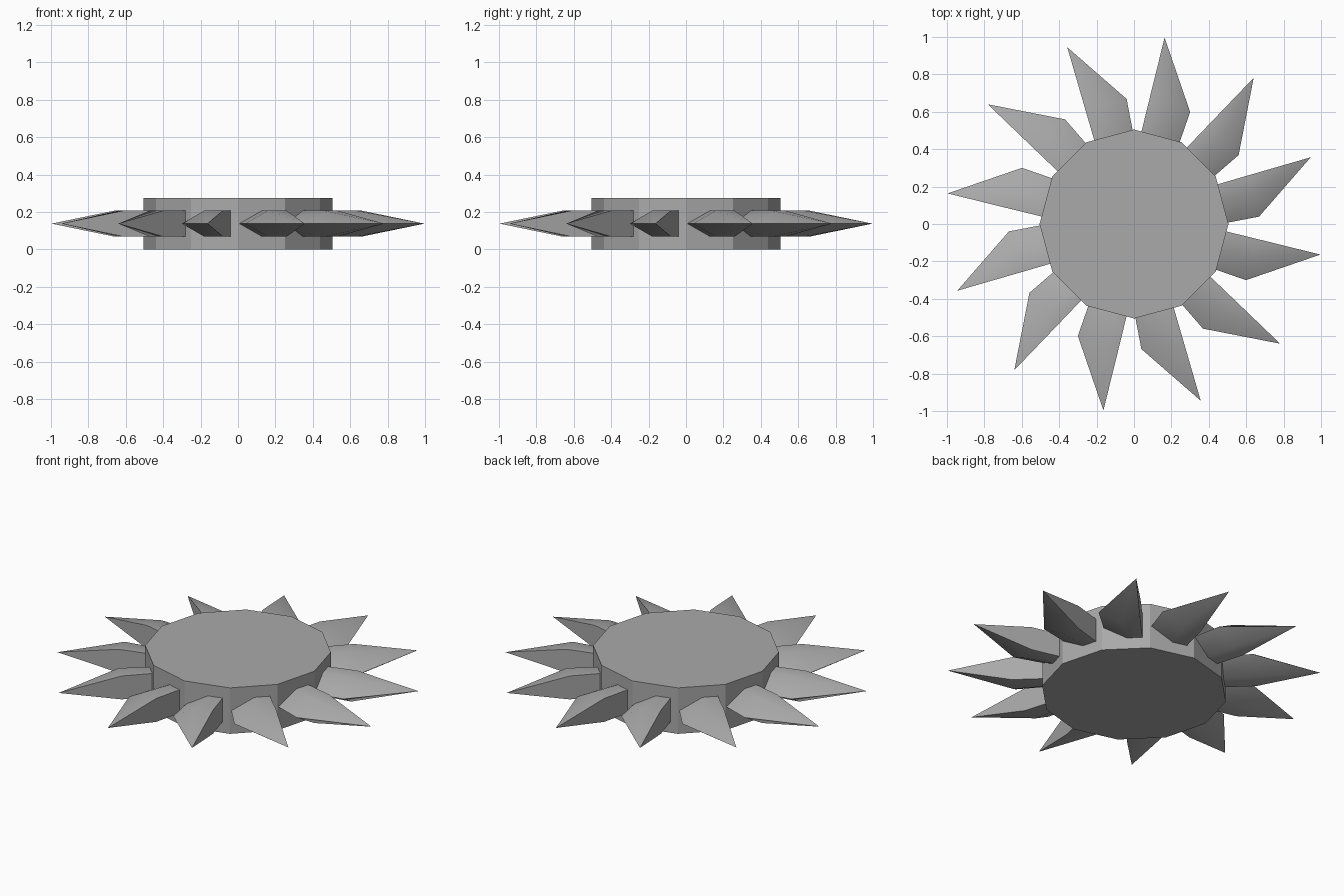
import bpy, bmesh, math
from mathutils import Matrix

if "Cube" in bpy.data.objects:
    bpy.data.objects.remove(bpy.data.objects["Cube"])

SIDES = 12
HEIGHT = 0.275
MID = HEIGHT / 2

# Single plain grey material
grey = bpy.data.materials.new("grey")
grey.use_nodes = True
grey.diffuse_color = (0.4, 0.4, 0.4, 1)
grey.node_tree.nodes["Principled BSDF"].inputs["Base Color"].default_value = (0.4, 0.4, 0.4, 1)


def add_object(name, bm):
    bmesh.ops.recalc_face_normals(bm, faces=bm.faces[:])
    mesh = bpy.data.meshes.new(name)
    bm.to_mesh(mesh)
    bm.free()
    mesh.materials.append(grey)
    obj = bpy.data.objects.new(name, mesh)
    bpy.context.collection.objects.link(obj)
    return obj


# Twelve-sided hub with corners on the axes
bm = bmesh.new()
rim = [bm.verts.new((0.505 * math.cos(a), 0.505 * math.sin(a), 0))
       for a in (math.tau * i / SIDES for i in range(SIDES))]
base = bm.faces.new(rim)
top = bmesh.ops.extrude_face_region(bm, geom=[base], use_keep_orig=True)
bmesh.ops.translate(bm, vec=(0, 0, HEIGHT),
                    verts=[v for v in top["geom"] if isinstance(v, bmesh.types.BMVert)])
add_object("hub", bm)


def ring(bm, reach, edge, ridge, flat):
    """Cross-section: keen edge on one side, upright flat wall on the other."""
    h = 0.07
    return [bm.verts.new((reach, t, MID + z)) for t, z in
            ((edge, 0), (ridge, h), (flat, h), (flat, -h), (ridge, -h))]


# One swept spike per hub side: root ring, shoulder ring, off-centre tip
for i in range(SIDES):
    bm = bmesh.new()
    root = ring(bm, 0.478, -0.122, 0.005, 0.089)
    shoulder = ring(bm, 0.656, -0.135, -0.010, 0.093)
    tip = bm.verts.new((1.005, 0.1, MID))
    bm.faces.new(root)
    for j in range(5):
        k = (j + 1) % 5
        bm.faces.new((root[j], root[k], shoulder[k], shoulder[j]))
        bm.faces.new((shoulder[j], shoulder[k], tip))
    bm.transform(Matrix.Rotation(math.tau * (i + 0.5) / SIDES, 4, 'Z'))
    spike = add_object(f"spike_{i + 1}", bm)
    bpy.ops.object.select_all(action='DESELECT')
    spike.select_set(True)
    bpy.context.view_layer.objects.active = spike
    bpy.ops.object.shade_smooth_by_angle(angle=math.radians(30))
